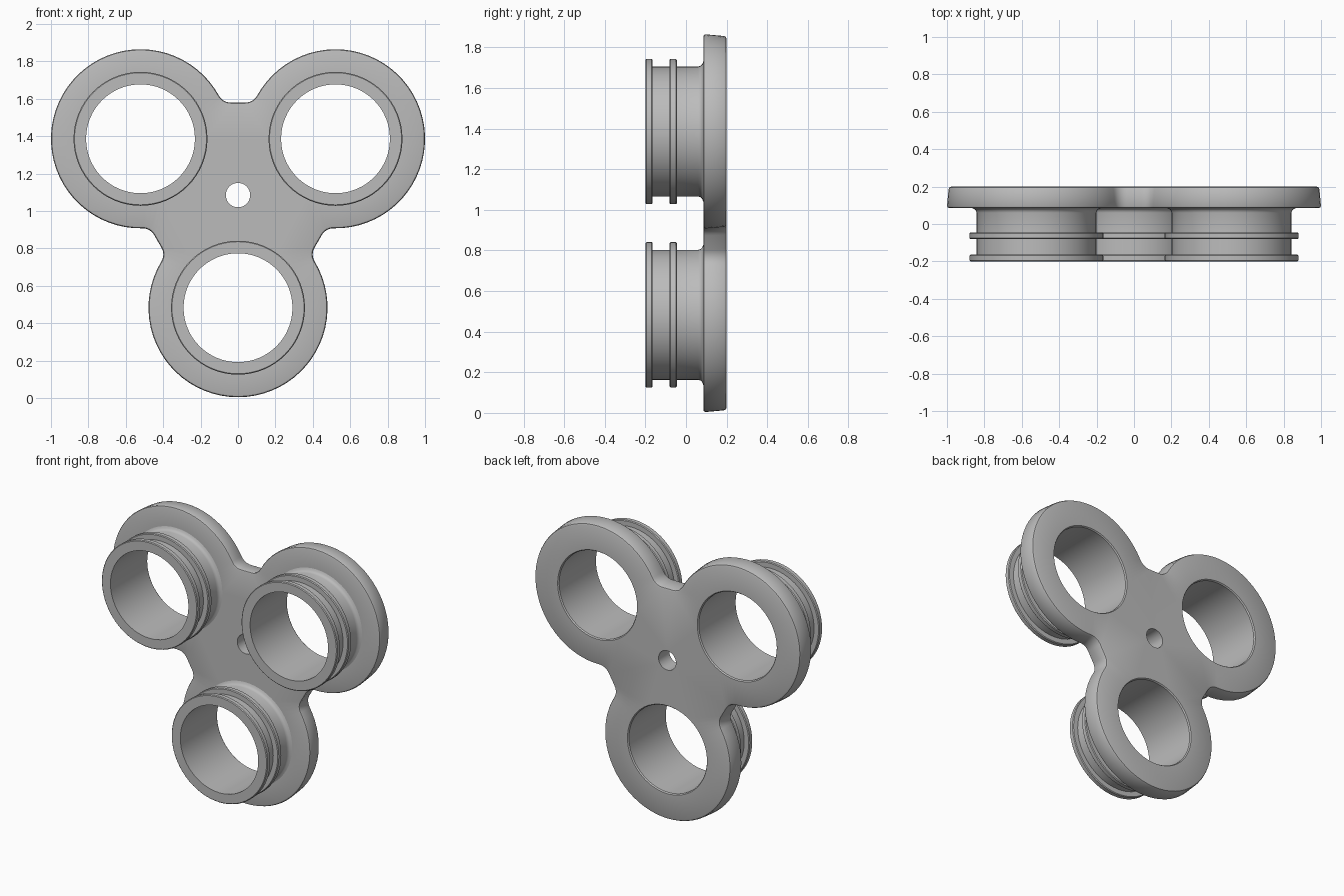
import bpy, bmesh
from math import sin, cos, pi, sqrt, atan2, radians
from mathutils import Vector, Matrix

cube = bpy.data.objects.get("Cube")
if cube:
    bpy.data.objects.remove(cube, do_unlink=True)

grey = bpy.data.materials.new("plain grey")
grey.use_nodes = True
grey.diffuse_color = (0.5, 0.5, 0.5, 1)
grey.node_tree.nodes["Principled BSDF"].inputs["Base Color"].default_value = (0.5, 0.5, 0.5, 1)

HUB_Z = 1.085        # height of the centre hole
ARM = 0.602          # centre hole to lobe centre
LOBE_R = 0.4787
WAIST = 0.495        # centre hole to the flat between two lobes
FILLET = 0.07
FRONT, BACK = 0.085, 0.2
SIDES = 64
lobes = [Vector((cos(a), sin(a))) * ARM for a in (pi / 6, 5 * pi / 6, -pi / 2)]


def arc(cx, cy, r, a0, a1, n):
    return [Vector((cx + r * cos(a0 + (a1 - a0) * i / n),
                    cy + r * sin(a0 + (a1 - a0) * i / n))) for i in range(n + 1)]


def circle(c, r):
    return arc(c.x, c.y, r, 0, 2 * pi, SIDES)[:-1]


def outline(e):
    """Three-lobed outline grown by e."""
    lx, ly = lobes[0]
    cy = WAIST + FILLET
    cx = lx - sqrt((LOBE_R + FILLET) ** 2 - (cy - ly) ** 2)
    a = atan2(ly - cy, lx - cx)
    third = arc(-cx, cy, FILLET - e, pi - a, 1.5 * pi, 6)
    third += arc(cx, cy, FILLET - e, -pi / 2, a, 6)
    third += arc(lx, ly, LOBE_R + e, a + pi, pi / 3 - a - pi, 44)[1:-1]
    return [Matrix.Rotation(radians(-120 * k), 2) @ p for k in range(3) for p in third]


def add_ring(bm, pts, y):
    return [bm.verts.new((p.x, y, p.y + HUB_Z)) for p in pts]


def loft(bm, rings):
    for a, b in zip(rings, rings[1:]):
        for i in range(len(a)):
            j = (i + 1) % len(a)
            bm.faces.new((a[i], a[j], b[j], b[i]))


def cap(bm, loops, normal):
    edges = []
    for loop in loops:
        for i in range(len(loop)):
            pair = (loop[i - 1], loop[i])
            edges.append(bm.edges.get(pair) or bm.edges.new(pair))
    bmesh.ops.triangle_fill(bm, use_beauty=True, use_dissolve=False, edges=edges, normal=normal)


def finish(bm, name):
    bmesh.ops.recalc_face_normals(bm, faces=bm.faces)
    mesh = bpy.data.meshes.new(name)
    bm.to_mesh(mesh)
    bm.free()
    mesh.materials.append(grey)
    obj = bpy.data.objects.new(name, mesh)
    bpy.context.collection.objects.link(obj)
    bpy.ops.object.select_all(action="DESELECT")
    obj.select_set(True)
    bpy.context.view_layer.objects.active = obj
    bpy.ops.object.shade_smooth_by_angle(angle=radians(35))


# Tube section: collar, grooves and two flanges outside, plain bore inside
def flange(y):
    return [(0.32, y + 0.036), (0.353, y + 0.036), (0.358, y + 0.031),
            (0.358, y + 0.005), (0.353, y)]


tube = [(0.345, FRONT), (0.332, 0.08), (0.324, 0.072), (0.32, 0.06)]
tube += flange(-0.081) + [(0.32, -0.081)] + flange(-0.2)
tube += [(0.291, -0.2), (0.291, 0.192), (0.297, BACK)]

# Three-lobed plate with slightly drafted, rounded rim
bm = bmesh.new()
rim = [add_ring(bm, outline(e), y) for y, e in (
    (FRONT, -0.012), (0.088, -0.004), (0.096, 0), (0.186, -0.008),
    (0.196, -0.013), (BACK, -0.022))]
loft(bm, rim)
centre = [add_ring(bm, circle(Vector((0, 0)), 0.065), y) for y in (FRONT, BACK)]
loft(bm, centre)
for side, (r, y), n in ((0, tube[0], (0, -1, 0)), (-1, tube[-1], (0, 1, 0))):
    holes = [add_ring(bm, circle(c, r), y) for c in lobes]
    cap(bm, [rim[side], centre[side]] + holes, n)
finish(bm, "three_lobed_plate")

# Flanged tubes
for c, name in zip(lobes, ("left_tube", "right_tube", "bottom_tube")):
    bm = bmesh.new()
    loft(bm, [add_ring(bm, circle(c, r), y) for r, y in tube])
    # Lathe surface is open where it meets the plate, so orient it from the bore
    finish(bm, name)
